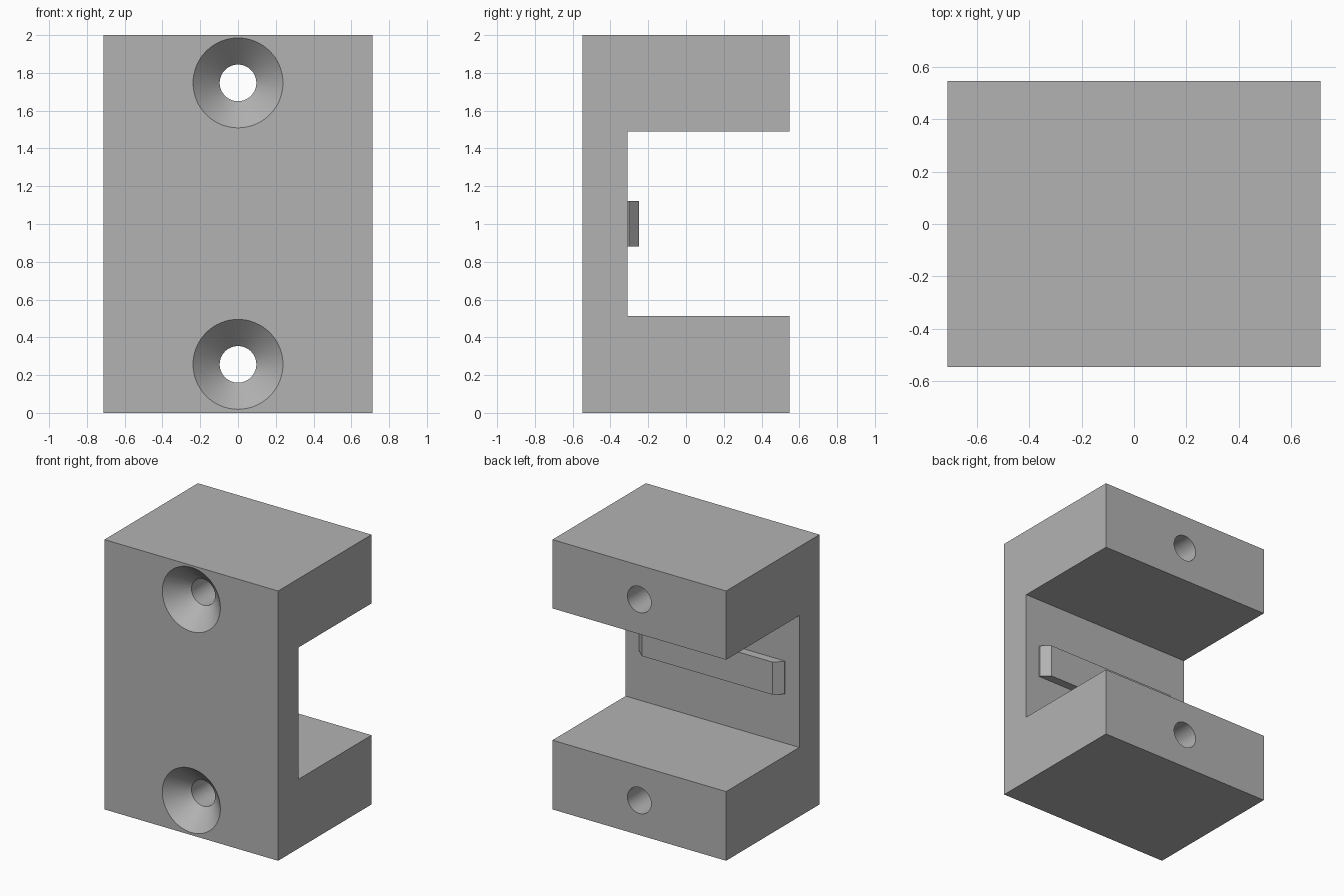
import bpy
import bmesh
import math
from mathutils import Matrix, Vector

if "Cube" in bpy.data.objects:
    bpy.data.objects.remove(bpy.data.objects["Cube"], do_unlink=True)

HALF_X, HALF_Y = 0.712, 0.547
WALL_Y = -0.31
HOLES = (0.257, 1.747)

grey = bpy.data.materials.new("plain grey")
grey.use_nodes = True
colour = (0.45, 0.45, 0.45, 1)
grey.diffuse_color = colour
grey.node_tree.nodes["Principled BSDF"].inputs["Base Color"].default_value = colour


def finish(name, bm):
    bmesh.ops.recalc_face_normals(bm, faces=bm.faces)
    mesh = bpy.data.meshes.new(name)
    bm.to_mesh(mesh)
    bm.free()
    mesh.materials.append(grey)
    obj = bpy.data.objects.new(name, mesh)
    bpy.context.collection.objects.link(obj)
    return obj


def prism(name, points, offset):
    """Extrude a closed outline along the offset."""
    bm = bmesh.new()
    face = bm.faces.new([bm.verts.new(p) for p in points])
    new = bmesh.ops.extrude_face_region(bm, geom=[face])["geom"]
    verts = [v for v in new if isinstance(v, bmesh.types.BMVert)]
    bmesh.ops.translate(bm, verts=verts, vec=offset)
    return finish(name, bm)


def countersink_cutter(name, z, radius=0.097, rim=0.238, lip=0.02):
    """Revolve a countersunk screw hole outline about the y direction."""
    front = -HALF_Y
    outline = [(0, front - lip), (rim + lip, front - lip),
               (radius, front + rim - radius), (radius, HALF_Y + lip), (0, HALF_Y + lip)]
    bm = bmesh.new()
    verts = [bm.verts.new((r, y, z)) for r, y in outline]
    edges = [bm.edges.new(pair) for pair in zip(verts, verts[1:])]
    bmesh.ops.spin(bm, geom=verts + edges, cent=(0, 0, z), axis=(0, 1, 0),
                   angle=math.tau, steps=64)
    bmesh.ops.remove_doubles(bm, verts=bm.verts, dist=0.0001)
    cutter = finish(name, bm)
    cutter.hide_render = True
    cutter.hide_set(True)
    return cutter


# C-shaped block
bottom, top = 0.513, 1.49
outline = [(-HALF_Y, 0), (HALF_Y, 0), (HALF_Y, bottom), (WALL_Y, bottom),
           (WALL_Y, top), (HALF_Y, top), (HALF_Y, 2), (-HALF_Y, 2)]
block = prism("bracket_block", [(-HALF_X, y, z) for y, z in outline], (2 * HALF_X, 0, 0))

# Countersunk screw holes through both arms
for label, z in zip(("lower", "upper"), HOLES):
    cut = block.modifiers.new(label + " hole", "BOOLEAN")
    cut.operation = "DIFFERENCE"
    cut.solver = "EXACT"
    cut.object = countersink_cutter(label + "_hole_cutter", z)

# Apply the cuts and remove the cutters
bpy.context.view_layer.update()
evaluated = block.evaluated_get(bpy.context.evaluated_depsgraph_get())
cut_mesh = bpy.data.meshes.new_from_object(evaluated)
cutters = [m.object for m in block.modifiers]
block.modifiers.clear()
block.data = cut_mesh
for cutter in cutters:
    bpy.data.objects.remove(cutter, do_unlink=True)

# Locating rib with chamfered ends on the inner wall
rib_half = [(0.595, WALL_Y - 0.01), (0.595, -0.302), (0.535, -0.248)]
rib_outline = rib_half + [(-x, y) for x, y in reversed(rib_half)]
prism("locating_rib", [(x, y, 0.88) for x, y in rib_outline], (0, 0, 0.242))

# Round hole walls with crisp rims
bpy.ops.object.select_all(action="DESELECT")
block.select_set(True)
bpy.context.view_layer.objects.active = block
bpy.ops.object.shade_smooth_by_angle(angle=math.radians(30))
